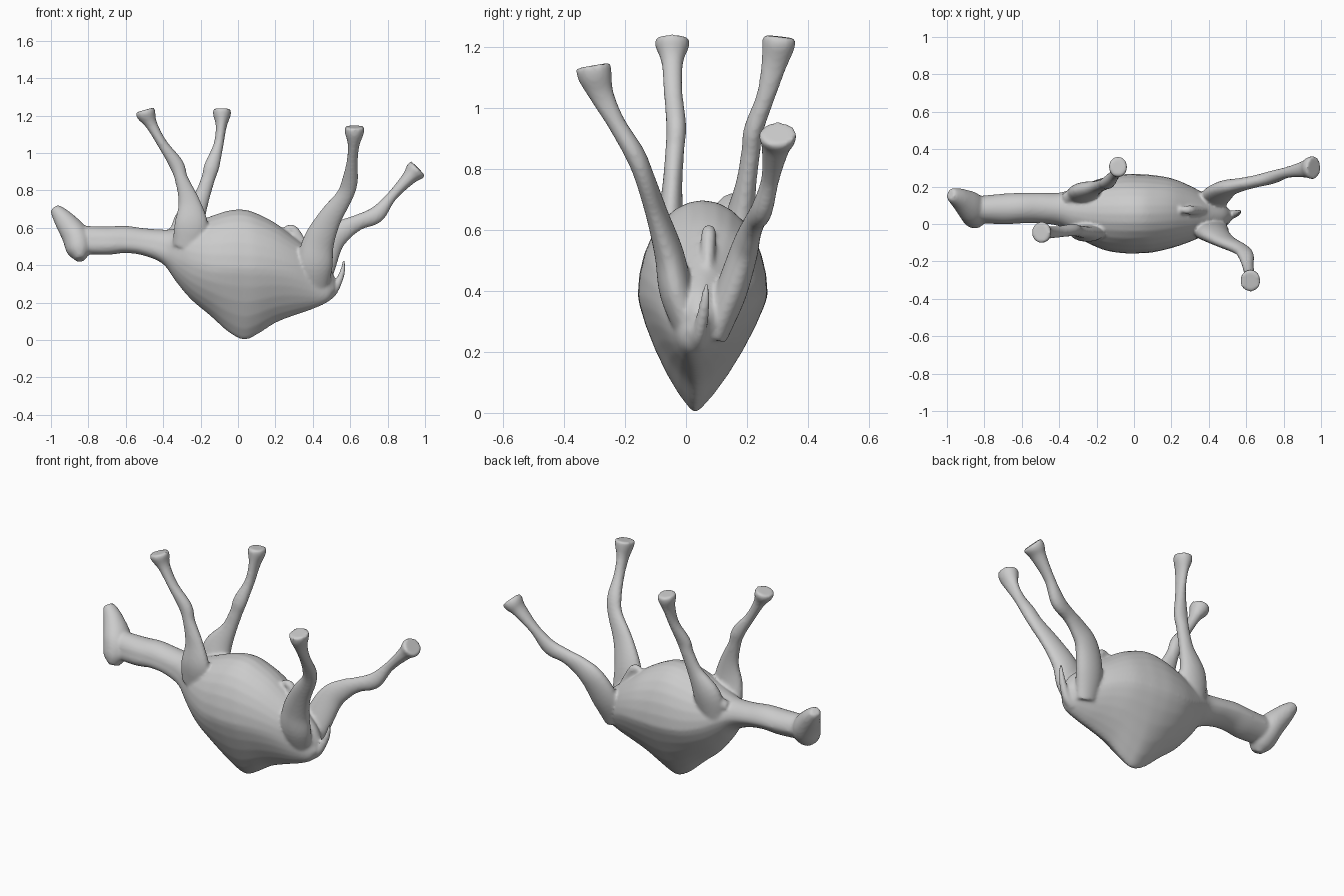
import bpy, bmesh, math
from mathutils import Vector

N = 28  # points around each ring


def spline(rows, steps=5):
    """Catmull-Rom through rows of equal length."""
    p = [Vector(r) for r in rows]
    p = [p[0] * 2 - p[1]] + p + [p[-1] * 2 - p[-2]]
    out = []
    for i in range(1, len(p) - 2):
        a, b, c, d = p[i - 1:i + 3]
        for k in range(steps):
            t = k / steps
            out.append(b + (c - a) * (t / 2) + (a * 2 - b * 5 + c * 4 - d) * (t * t / 2)
                       + (b * 3 - a - c * 3 + d) * (t ** 3 / 2))
    return out + [p[-2]]


def skin(name, rings):
    bm = bmesh.new()
    vs = [[bm.verts.new(co) for co in ring] for ring in rings]
    for a, b in zip(vs, vs[1:]):
        for i in range(N):
            j = (i + 1) % N
            bm.faces.new((a[i], a[j], b[j], b[i]))
    bm.faces.new(vs[0])
    bm.faces.new(vs[-1])
    bmesh.ops.recalc_face_normals(bm, faces=bm.faces)
    me = bpy.data.meshes.new(name)
    bm.to_mesh(me)
    bm.free()
    ob = bpy.data.objects.new(name, me)
    bpy.context.collection.objects.link(ob)
    return ob


def tube(name, rows):
    """rows: x, y, z, radius in the xz plane, radius towards y."""
    s = spline(rows)
    pts = [Vector(r[:3]) for r in s]
    rings = []
    for i, r in enumerate(s):
        t = (pts[min(i + 1, len(s) - 1)] - pts[max(i - 1, 0)]).normalized()
        side = (Vector((0, 1, 0)) - t * t.y).normalized()
        other = t.cross(side)
        rings.append([pts[i] + other * (r[3] * math.cos(q)) + side * (r[4] * math.sin(q))
                      for q in (2 * math.pi * k / N for k in range(N))])
    return skin(name, rings)


def trunk(name, rows):
    """rows: x, top z, widest z, bottom z, centre y, half width, lower exponent."""
    rings = []
    for x, zt, zm, zb, yc, w, n in spline(rows):
        ring = []
        for k in range(N):
            q = 2 * math.pi * k / N
            c, s = math.cos(q), math.sin(q)
            e = 1 if s >= 0 else 2 / n
            y = yc + w * math.copysign(abs(c) ** e, c)
            h = abs(s) ** e
            if s >= 0:
                ring.append((x, y, zm + (zt - zm) * h))
            else:
                ring.append((x, y - 0.025 * h, zm + (zb - zm) * h))
        rings.append(ring)
    return skin(name, rings)


parts = []
# Neck, barrel and downward hump
parts.append(trunk("body", [
    (-.83, .61, .53, .46, .08, .07, 2), (-.70, .607, .53, .455, .082, .08, 2),
    (-.60, .61, .53, .465, .087, .08, 2), (-.50, .597, .52, .45, .087, .08, 2),
    (-.40, .59, .50, .405, .08, .088, 2), (-.33, .595, .47, .31, .07, .12, 1.8),
    (-.25, .62, .43, .215, .06, .16, 1.6), (-.15, .66, .40, .13, .055, .197, 1.45),
    (-.05, .692, .39, .04, .055, .212, 1.3), (.03, .697, .385, .0, .055, .212, 1.25),
    (.10, .677, .385, .026, .055, .207, 1.3), (.20, .625, .38, .09, .058, .187, 1.4),
    (.30, .55, .36, .13, .055, .15, 1.5), (.40, .47, .32, .165, .05, .10, 1.7),
    (.48, .40, .30, .205, .045, .06, 2), (.515, .34, .30, .26, .045, .025, 2)]))
# Head, turned with the muzzle up
parts.append(tube("head", [
    (-.843, .015, .43, .025, .035), (-.85, .04, .48, .066, .07), (-.868, .085, .555, .073, .085),
    (-.925, .13, .635, .056, .06), (-.965, .152, .685, .038, .042), (-.98, .16, .705, .025, .03)]))
# Legs, each from the spread foot pad down to the shoulder or thigh
parts.append(tube("front_leg_near", [
    (-.498, -.045, 1.23, .05, .054), (-.490, -.045, 1.205, .052, .056), (-.462, -.045, 1.15, .032, .036),
    (-.405, -.042, 1.05, .027, .031), (-.33, -.032, .94, .039, .033), (-.302, -.037, .86, .036, .031),
    (-.262, -.045, .74, .058, .033), (-.25, -.05, .62, .09, .045), (-.26, -.03, .50, .09, .05)]))
parts.append(tube("front_leg_far", [
    (-.085, .307, 1.235, .046, .054), (-.086, .303, 1.205, .048, .054), (-.09, .288, 1.14, .029, .042),
    (-.105, .262, 1.04, .027, .031), (-.14, .222, .93, .041, .032), (-.16, .213, .86, .037, .031),
    (-.20, .197, .75, .046, .034), (-.26, .175, .63, .085, .05), (-.28, .14, .50, .09, .06)]))
parts.append(tube("back_leg_near", [
    (.622, -.305, 1.14, .054, .058), (.622, -.298, 1.105, .05, .056), (.618, -.275, 1.04, .031, .04),
    (.61, -.228, .95, .03, .03), (.598, -.168, .85, .043, .033), (.57, -.135, .77, .046, .032),
    (.49, -.095, .65, .064, .036), (.43, -.055, .52, .085, .048), (.41, -.03, .39, .095, .055),
    (.41, .02, .25, .07, .045)]))
parts.append(tube("back_leg_far", [
    (.963, .30, .918, .052, .06), (.945, .30, .90, .055, .06), (.91, .293, .862, .038, .045),
    (.82, .276, .765, .028, .03), (.74, .25, .67, .045, .035), (.65, .228, .632, .042, .033),
    (.57, .21, .59, .056, .036), (.49, .188, .52, .075, .046), (.435, .145, .39, .085, .052),
    (.41, .09, .25, .065, .045)]))
# Shoulder fold, belly ridge and tail
parts.append(tube("shoulder_fold", [
    (-.37, .135, .565, .025, .03), (-.30, .165, .59, .045, .035), (-.20, .18, .61, .03, .03)]))
parts.append(tube("belly_ridge", [
    (.24, .075, .585, .015, .015), (.29, .075, .592, .025, .024), (.33, .072, .53, .03, .024),
    (.39, .07, .42, .03, .022)]))
parts.append(tube("tail", [
    (.46, .035, .225, .03, .03), (.505, .042, .255, .024, .024), (.542, .055, .32, .019, .02),
    (.562, .064, .38, .013, .015), (.566, .066, .425, .007, .007)]))

# Fuse the parts into one smooth sculpted skin
bpy.ops.object.select_all(action='DESELECT')
for ob in parts:
    ob.select_set(True)
bpy.context.view_layer.objects.active = parts[0]
bpy.ops.object.join()
animal = bpy.context.view_layer.objects.active
animal.name = "upturned_camel"
remesh = animal.modifiers.new("fuse", 'REMESH')
remesh.mode = 'VOXEL'
remesh.voxel_size = 0.009
remesh.use_smooth_shade = True
smooth = animal.modifiers.new("soften", 'SMOOTH')
smooth.factor = 0.5
smooth.iterations = 5
